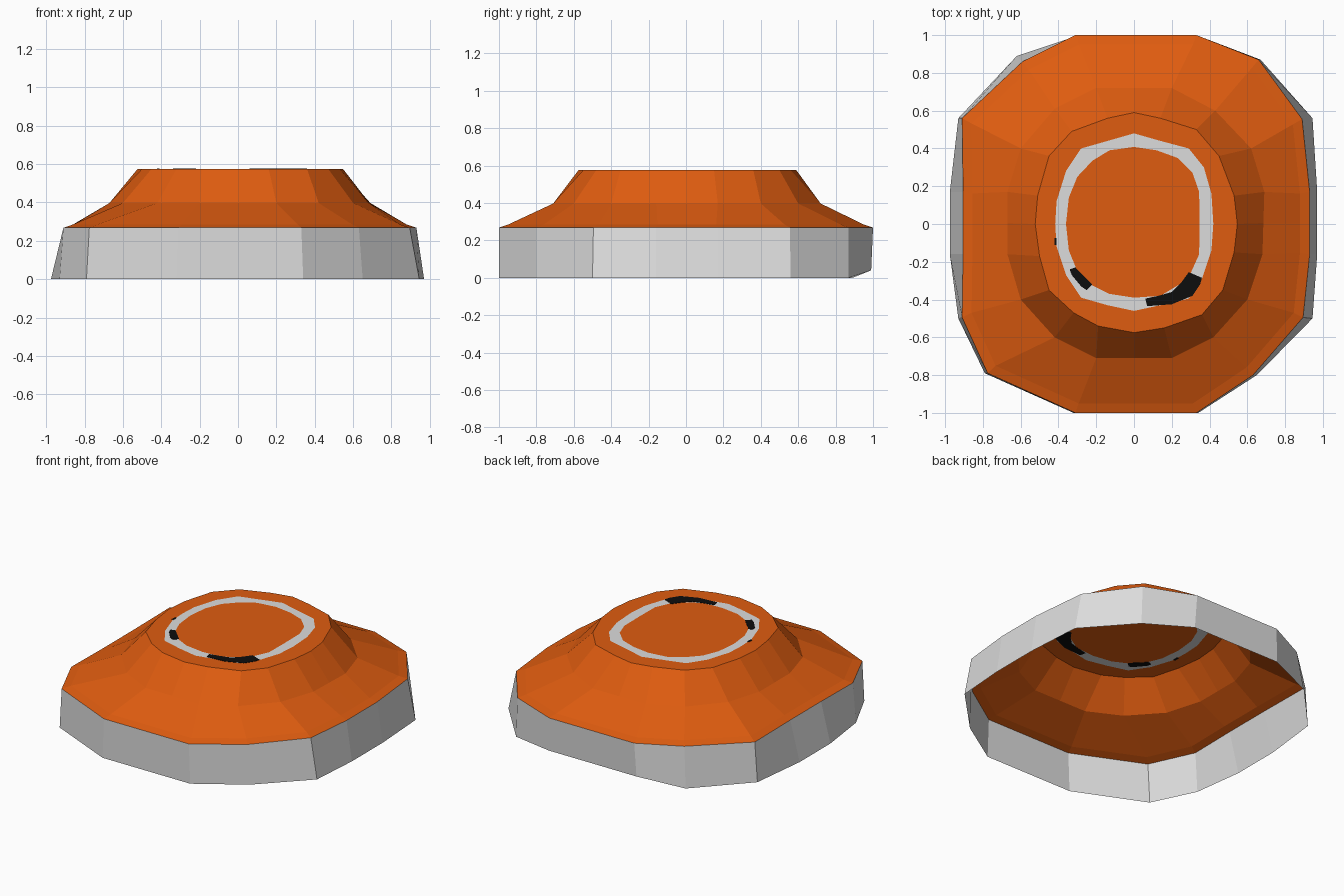
import bpy, bmesh

if "Cube" in bpy.data.objects:
    bpy.data.objects.remove(bpy.data.objects["Cube"])


def material(name, rgb):
    m = bpy.data.materials.new(name)
    m.diffuse_color = (*rgb, 1)
    m.use_nodes = True
    m.node_tree.nodes["Principled BSDF"].inputs["Base Color"].default_value = m.diffuse_color
    return m


ORANGE = material("orange", (0.74, 0.108, 0.005))
GREY = material("light grey", (0.72, 0.72, 0.72))
BLACK = material("black", (0.004, 0.004, 0.004))


def finish(name, bm, mats, fix=True):
    if fix:
        bmesh.ops.recalc_face_normals(bm, faces=bm.faces)
    me = bpy.data.meshes.new(name)
    bm.to_mesh(me)
    bm.free()
    for m in mats:
        me.materials.append(m)
    ob = bpy.data.objects.new(name, me)
    bpy.context.collection.objects.link(ob)
    return ob


def with_mids(pts):
    """16 points starting right of the front middle -> 20, adding a midpoint on each side."""
    out = []
    for i, p in enumerate(pts):
        if i % 4 == 0:
            q = pts[i - 1]
            out.append(((p[0] + q[0]) / 2, (p[1] + q[1]) / 2))
        out.append(p)
    return out


def loft(bm, rings, slots):
    """Joins rings of (points, z) with quads; z is a number or a function of y."""
    loops = []
    for pts, z in rings:
        loops.append([bm.verts.new((x, y, z(y) if callable(z) else z)) for x, y in pts])
    for a, b, slot in zip(loops, loops[1:], slots):
        n = len(a)
        for i in range(n):
            f = bm.faces.new((a[i], a[(i + 1) % n], b[(i + 1) % n], b[i]))
            f.material_index = slot
    return loops


# Outlines, anticlockwise from the front middle
base = with_mids([(.34, -1), (.65, -.8), (.945, -.5), (.97, -.16),
                  (.97, .17), (.945, .56), (.67, .87), (.34, .99),
                  (-.32, .99), (-.62, .89), (-.93, .56), (-.975, .17),
                  (-.975, -.16), (-.93, -.5), (-.79, -.79), (-.32, -1)])
brim = with_mids([(.33, -1), (.63, -.8), (.895, -.495), (.93, -.16),
                  (.93, .17), (.89, .555), (.66, .87), (.33, 1),
                  (-.31, 1), (-.59, .86), (-.91, .56), (-.905, .17),
                  (-.905, -.16), (-.91, -.495), (-.775, -.79), (-.31, -1)])
lip = [(x * .945, y * .95) for x, y in brim]
shoulder = with_mids([(.2, -.71), (.42, -.6), (.6, -.4), (.68, -.16),
                      (.69, .17), (.62, .4), (.43, .6), (.2, .72),
                      (-.2, .72), (-.42, .61), (-.6, .4), (-.67, .17),
                      (-.67, -.16), (-.6, -.4), (-.42, -.6), (-.2, -.71)])
rim = [(0, -.575), (.16, -.55), (.36, -.48), (.47, -.35), (.53, -.15),
       (.547, 0), (.53, .15), (.45, .36), (.33, .5), (.14, .56),
       (0, .59), (-.14, .56), (-.33, .49), (-.45, .36), (-.51, .15),
       (-.523, 0), (-.5, -.17), (-.45, -.35), (-.32, -.47), (-.19, -.54)]
band_out = [(0, -.46), (.14, -.43), (.29, -.395), (.36, -.29), (.41, -.14),
            (.42, 0), (.41, .16), (.37, .3), (.29, .4), (.14, .44),
            (0, .48), (-.14, .44), (-.28, .4), (-.36, .28), (-.41, .12),
            (-.417, 0), (-.41, -.12), (-.36, -.27), (-.28, -.39), (-.14, -.43)]
band_in = [(0, -.39), (.14, -.38), (.24, -.32), (.3, -.26), (.345, -.16),
           (.347, 0), (.345, .17), (.31, .27), (.23, .35), (.12, .39),
           (0, .408), (-.13, .39), (-.22, .335), (-.3, .25), (-.345, .14),
           (-.36, 0), (-.345, -.14), (-.3, -.25), (-.23, -.32), (-.13, -.37)]

TOP = 0.575

# Grey skirt, open below, with its back edge slightly raised
bm = bmesh.new()
loft(bm, [(base, lambda y: .04 if y > .95 else 0), (brim, .268)], [0])
finish("skirt", bm, [GREY], fix=False)

# Orange crown with the grey band cut into its flat top
bm = bmesh.new()
loops = loft(bm, [(brim, .268), (lip, .285), (shoulder, .397), (rim, TOP),
                  (band_out, TOP), (band_in, TOP)], [0, 0, 0, 0, 1])
bm.faces.new(loops[-1])
finish("crown", bm, [ORANGE, GREY], fix=False)

# Black marks on the band, thin plates showing on both sides of the top
marks = {
    "large_mark": [(.06, -.395), (.13, -.38), (.2, -.36), (.25, -.31), (.29, -.255),
                   (.36, -.285), (.35, -.32), (.31, -.38), (.2, -.425), (.07, -.435)],
    "small_mark": [(-.34, -.24), (-.31, -.23), (-.22, -.32), (-.25, -.35), (-.28, -.33), (-.33, -.27)],
    "tiny_mark": [(-.422, -.075), (-.422, -.11), (-.409, -.11), (-.409, -.075)],
}
for name, pts in marks.items():
    bm = bmesh.new()
    low, high = loft(bm, [(pts, TOP - .002), (pts, TOP + .002)], [0])
    bm.faces.new(low)
    bm.faces.new(high)
    finish(name, bm, [BLACK])
